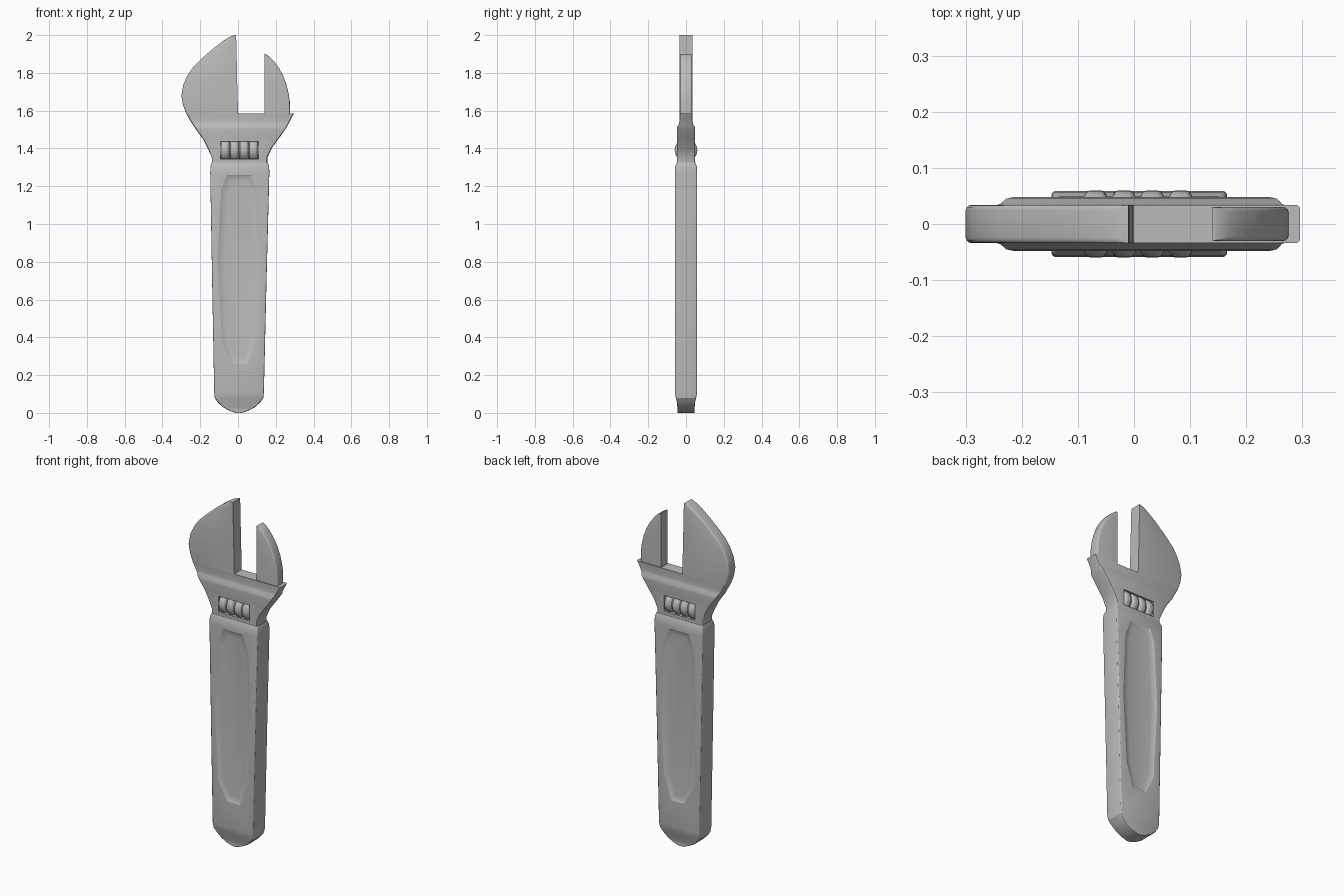
import bpy, bmesh, math
from mathutils import Vector

old = bpy.data.objects.get("Cube")
if old:
    bpy.data.objects.remove(old, do_unlink=True)

steel = bpy.data.materials.new("grey steel")
steel.use_nodes = True
GREY = (0.5, 0.5, 0.5, 1)
steel.diffuse_color = GREY
steel.node_tree.nodes["Principled BSDF"].inputs["Base Color"].default_value = GREY


def skin(name, rings):
    """Join rings of equal point count into a closed, smooth-shaded solid."""
    bm = bmesh.new()
    loops = [[bm.verts.new(p) for p in ring] for ring in rings]
    n = len(loops[0])
    for a, b in zip(loops, loops[1:]):
        for i in range(n):
            j = (i + 1) % n
            bm.faces.new((a[i], a[j], b[j], b[i]))
    bm.faces.new(loops[0][::-1])
    bm.faces.new(loops[-1])
    bmesh.ops.remove_doubles(bm, verts=bm.verts, dist=0.0002)
    bmesh.ops.recalc_face_normals(bm, faces=bm.faces)
    mesh = bpy.data.meshes.new(name)
    bm.to_mesh(mesh)
    bm.free()
    mesh.materials.append(steel)
    obj = bpy.data.objects.new(name, mesh)
    bpy.context.collection.objects.link(obj)
    return obj


def section(z, left, right, depth, round_left, round_right):
    """Horizontal slice with quarter-round corners on each side."""
    pts = []
    for sx, sy in ((1, 1), (-1, 1), (-1, -1), (1, -1)):
        r = round_right if sx > 0 else round_left
        cx = (right if sx > 0 else left) - sx * r
        cy = sy * (depth - r)
        start = math.atan2(sy, sx) - math.pi / 4
        for k in range(4):
            a = start + k * math.pi / 6
            pts.append((cx + r * math.cos(a), cy + r * math.sin(a), z))
    return pts


def smooth(obj, angle):
    bpy.ops.object.select_all(action="DESELECT")
    obj.select_set(True)
    bpy.context.view_layer.objects.active = obj
    bpy.ops.object.shade_smooth_by_angle(angle=math.radians(angle))


def cut(obj, cutter):
    mod = obj.modifiers.new("cut", "BOOLEAN")
    mod.object = cutter
    mod.solver = "EXACT"
    bpy.context.view_layer.objects.active = obj
    bpy.ops.object.modifier_apply(modifier=mod.name)
    bpy.data.objects.remove(cutter, do_unlink=True)


# Handle: height, left edge, right edge, half depth
handle_rows = [
    (0.0, -0.01, 0.02, 0.046), (0.01, -0.042, 0.052, 0.046),
    (0.03, -0.08, 0.09, 0.046), (0.055, -0.107, 0.117, 0.048),
    (0.08, -0.123, 0.134, 0.054), (0.11, -0.126, 0.137, 0.059),
    (0.7, -0.137, 0.151, 0.059), (1.27, -0.147, 0.166, 0.059),
    (1.305, -0.146, 0.165, 0.057), (1.325, -0.14, 0.158, 0.049)]
handle = skin("handle", [section(*row, 0.008, 0.008) for row in handle_rows])

# Shallow grip hollow on both broad faces
grip = [(-0.03, 0.26), (0.055, 0.26), (0.1, 0.4), (0.122, 0.8), (0.108, 1.16),
        (0.07, 1.26), (-0.06, 1.26), (-0.09, 1.18), (-0.108, 0.8), (-0.085, 0.37)]
for side in (-1, 1):
    rings = []
    for y, sx, sz in ((0.08, 1, 1), (0.0592, 1, 1), (0.053, 0.88, 0.975), (0.05, 0.66, 0.93)):
        rings.append([(0.007 + (x - 0.007) * sx, side * y, 0.76 + (z - 0.76) * sz)
                      for x, z in grip])
    cut(handle, skin("grip_cutter", rings))
smooth(handle, 25)

# Neck, flaring up to the jaw seat
neck_rows = [
    (1.31, -0.138, 0.156, 0.047), (1.35, -0.138, 0.155, 0.048),
    (1.40, -0.16, 0.178, 0.048), (1.45, -0.186, 0.214, 0.048),
    (1.50, -0.222, 0.25, 0.048), (1.515, -0.232, 0.259, 0.046),
    (1.53, -0.242, 0.267, 0.037), (1.545, -0.252, 0.275, 0.034),
    (1.585, -0.274, 0.296, 0.034)]
neck = skin("neck", [section(*row, 0.008, 0.008) for row in neck_rows])

# Window through the neck that holds the adjusting screw
window = skin("window_cutter", [section(z, -0.093, 0.108, 0.2, 0, 0) for z in (1.345, 1.437)])
cut(neck, window)
smooth(neck, 30)

# Fixed jaw, with a flat inner face
fixed_rows = [
    (1.584, -0.274, 0.0), (1.63, -0.291, -0.001), (1.68, -0.3, -0.002),
    (1.74, -0.289, -0.004), (1.79, -0.266, -0.005), (1.83, -0.238, -0.006),
    (1.88, -0.188, -0.007), (1.93, -0.13, -0.008), (1.965, -0.085, -0.009),
    (1.985, -0.054, -0.01), (1.995, -0.032, -0.01), (2.0, -0.018, -0.01)]
fixed = skin("fixed_jaw", [section(*row, 0.034, min(0.01, (row[2] - row[1]) / 2), 0)
                           for row in fixed_rows])
smooth(fixed, 35)

# Sliding jaw, thinner and shorter
sliding_rows = [
    (1.58, 0.139, 0.275), (1.65, 0.139, 0.274), (1.69, 0.139, 0.268),
    (1.74, 0.139, 0.256), (1.79, 0.139, 0.237), (1.83, 0.139, 0.214),
    (1.865, 0.139, 0.188), (1.885, 0.139, 0.168), (1.9, 0.139, 0.145)]
sliding = skin("sliding_jaw", [section(*row, 0.03, 0, min(0.008, (row[2] - row[1]) / 2))
                               for row in sliding_rows])
smooth(sliding, 35)

# Adjusting screw: four rounded ribs on a shaft lying along x
profile = [(-0.1, 0.046)]
for rib in range(4):
    x = -0.094 + rib * 0.0505
    profile += [(x + 0.003, 0.046), (x + 0.009, 0.057), (x + 0.016, 0.06),
                (x + 0.035, 0.06), (x + 0.042, 0.057), (x + 0.048, 0.046)]
profile.append((0.115, 0.046))
rings = []
for x, r in profile:
    turns = [k * math.tau / 32 for k in range(32)]
    rings.append([Vector((x, r * math.cos(a), 1.391 + r * math.sin(a))) for a in turns])
smooth(skin("adjusting_screw", rings), 40)
